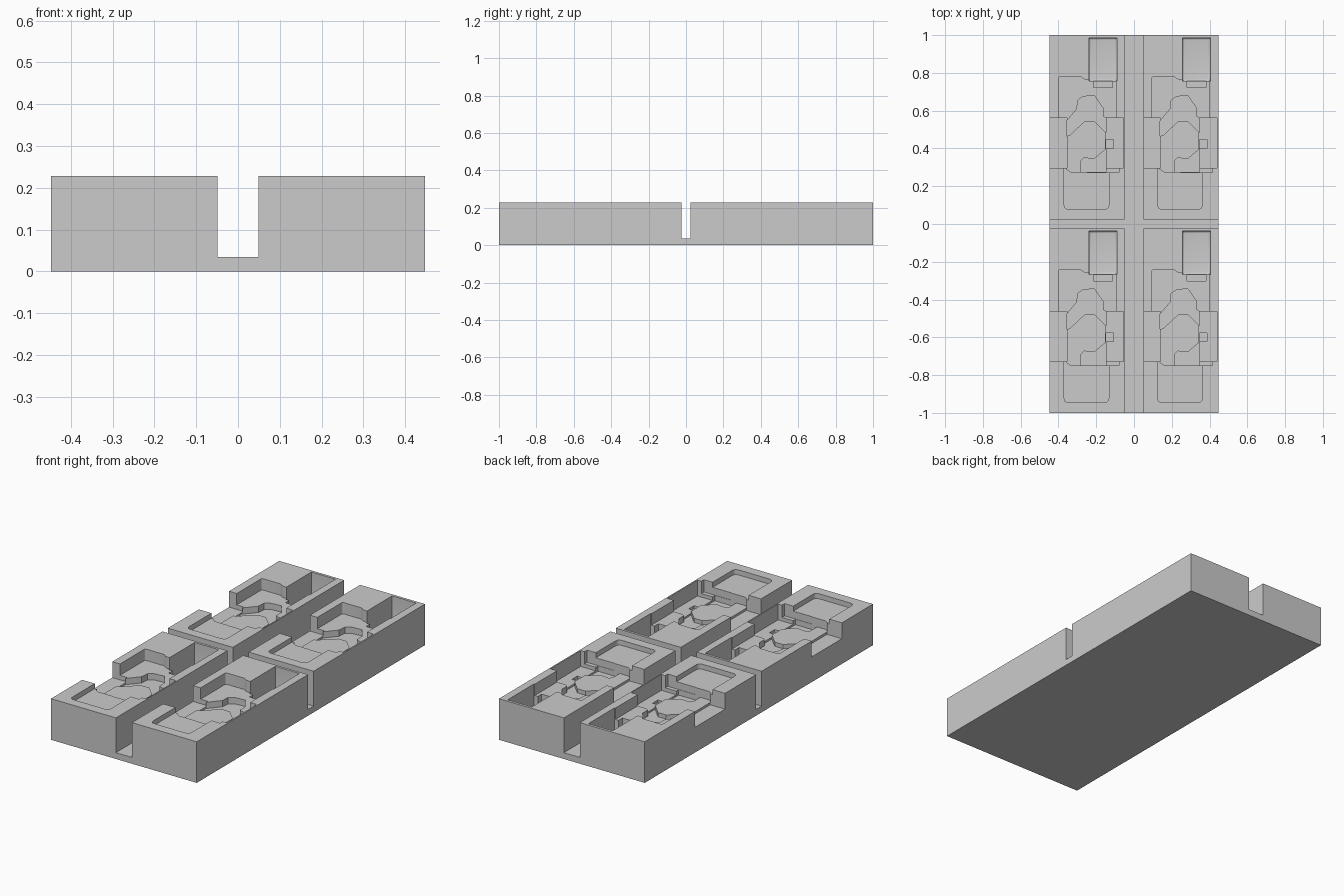
import bpy, bmesh
from mathutils import Vector

old = bpy.data.objects.get("Cube")
if old:
    bpy.data.objects.remove(old, do_unlink=True)

TOP = 0.228
ABOVE = 0.3

grey = bpy.data.materials.new("plain grey")
grey.use_nodes = True
grey.diffuse_color = (0.6, 0.6, 0.6, 1)
grey.node_tree.nodes["Principled BSDF"].inputs["Base Color"].default_value = (0.6, 0.6, 0.6, 1)


def prism(name, outline, z0, z1, fillet=0):
    """Upright prism from a flat outline, with optional rounded bottom edges."""
    bm = bmesh.new()
    face = bm.faces.new([bm.verts.new((x, y, z0)) for x, y in outline])
    out = bmesh.ops.extrude_face_region(bm, geom=[face])
    verts = [v for v in out["geom"] if isinstance(v, bmesh.types.BMVert)]
    bmesh.ops.translate(bm, verts=verts, vec=(0, 0, z1 - z0))
    bmesh.ops.recalc_face_normals(bm, faces=bm.faces)
    if fillet:
        low = [e for e in bm.edges if all(v.co.z < z0 + 0.001 for v in e.verts)]
        bmesh.ops.bevel(bm, geom=low, offset=fillet, segments=4, profile=0.5, affect="EDGES")
    mesh = bpy.data.meshes.new(name)
    bm.to_mesh(mesh)
    bm.free()
    obj = bpy.data.objects.new(name, mesh)
    bpy.context.collection.objects.link(obj)
    return obj


def rect(x0, x1, y0, y1):
    return [(x0, y0), (x1, y0), (x1, y1), (x0, y1)]


def rounded(points, r, steps=4):
    """Replace each corner with a short curve."""
    result = []
    for i, p in enumerate(points):
        p = Vector(p)
        a = (Vector(points[i - 1]) - p).normalized() * r + p
        b = (Vector(points[(i + 1) % len(points)]) - p).normalized() * r + p
        for s in range(steps + 1):
            t = s / steps
            result.append(a * (1 - t) ** 2 + p * 2 * t * (1 - t) + b * t * t)
    return result


def cut(body, cutter, shift=(0, 0)):
    cutter.location = (shift[0], shift[1], 0)
    mod = body.modifiers.new("cut", "BOOLEAN")
    mod.operation = "DIFFERENCE"
    mod.solver = "EXACT"
    mod.object = cutter
    bpy.context.view_layer.objects.active = body
    bpy.ops.object.modifier_apply(modifier=mod.name)


# Block with a wide lengthwise channel and a narrow cross channel
body = prism("tray_block", rect(-0.447, 0.447, -1, 1), 0, TOP)
channels = [
    prism("long_channel", rect(-0.049, 0.049, -1.1, 1.1), 0.035, ABOVE),
    prism("cross_channel", rect(-0.6, 0.6, -0.024, 0.024), 0.035, ABOVE),
]
for c in channels:
    cut(body, c)

# Arched recess with a raised, house-shaped island left standing in it
arch = [(-0.357, 0.29), (-0.335, 0.275), (-0.148, 0.275), (-0.148, 0.56), (-0.165, 0.57),
        (-0.165, 0.615), (-0.19, 0.65), (-0.21, 0.68), (-0.27, 0.675), (-0.298, 0.655),
        (-0.302, 0.61), (-0.357, 0.545)]
house = [(-0.38, 0.26), (-0.28, 0.26), (-0.28, 0.335), (-0.265, 0.35), (-0.21, 0.345),
         (-0.145, 0.40), (-0.145, 0.48), (-0.21, 0.545), (-0.26, 0.545), (-0.34, 0.47), (-0.38, 0.46)]
seat = [(-0.40, 0.50), (-0.096, 0.50), (-0.096, 0.765), (-0.265, 0.765), (-0.28, 0.78), (-0.40, 0.78)]
arch_recess = prism("arch_recess", arch, 0.13, ABOVE)
house_island = prism("house_island", house, 0, 0.153)
house_top = prism("house_top_recess", arch, 0.153, ABOVE)
cut(arch_recess, house_island)

# Remaining recesses of one cell
cutters = [
    prism("shallow_recess", rounded(rect(-0.37, -0.133, 0.078, 0.32), 0.025), 0.2, ABOVE),
    prism("upper_recess", rounded(seat, 0.01), 0.165, ABOVE),
    house_top,
    arch_recess,
    prism("open_side_notch", rect(-0.46, -0.356, 0.296, 0.56), 0.14, ABOVE),
    prism("closed_side_notch", rect(-0.15, -0.056, 0.296, 0.56), 0.14, ABOVE),
    prism("small_socket", rect(-0.149, -0.108, 0.4, 0.447), 0.125, ABOVE),
    prism("notch_lip", rect(-0.25, -0.08, 0.273, 0.31), 0.16, ABOVE),
    prism("bin_recess", rect(-0.239, -0.091, 0.756, 0.985), 0.09, ABOVE, 0.012),
    prism("neck_recess", rect(-0.215, -0.115, 0.722, 0.76), 0.12, ABOVE),
]

# Repeat the cell in two columns and two rows
for shift in [(x, y) for x in (0, 0.495) for y in (0, -1.023)]:
    for c in cutters:
        cut(body, c, shift)

for c in channels + cutters + [house_island]:
    bpy.data.objects.remove(c, do_unlink=True)

body.data.materials.clear()
body.data.materials.append(grey)
for poly in body.data.polygons:
    poly.material_index = 0
bpy.ops.object.select_all(action="DESELECT")
body.select_set(True)
bpy.context.view_layer.objects.active = body
bpy.ops.object.shade_smooth_by_angle(angle=0.5)
